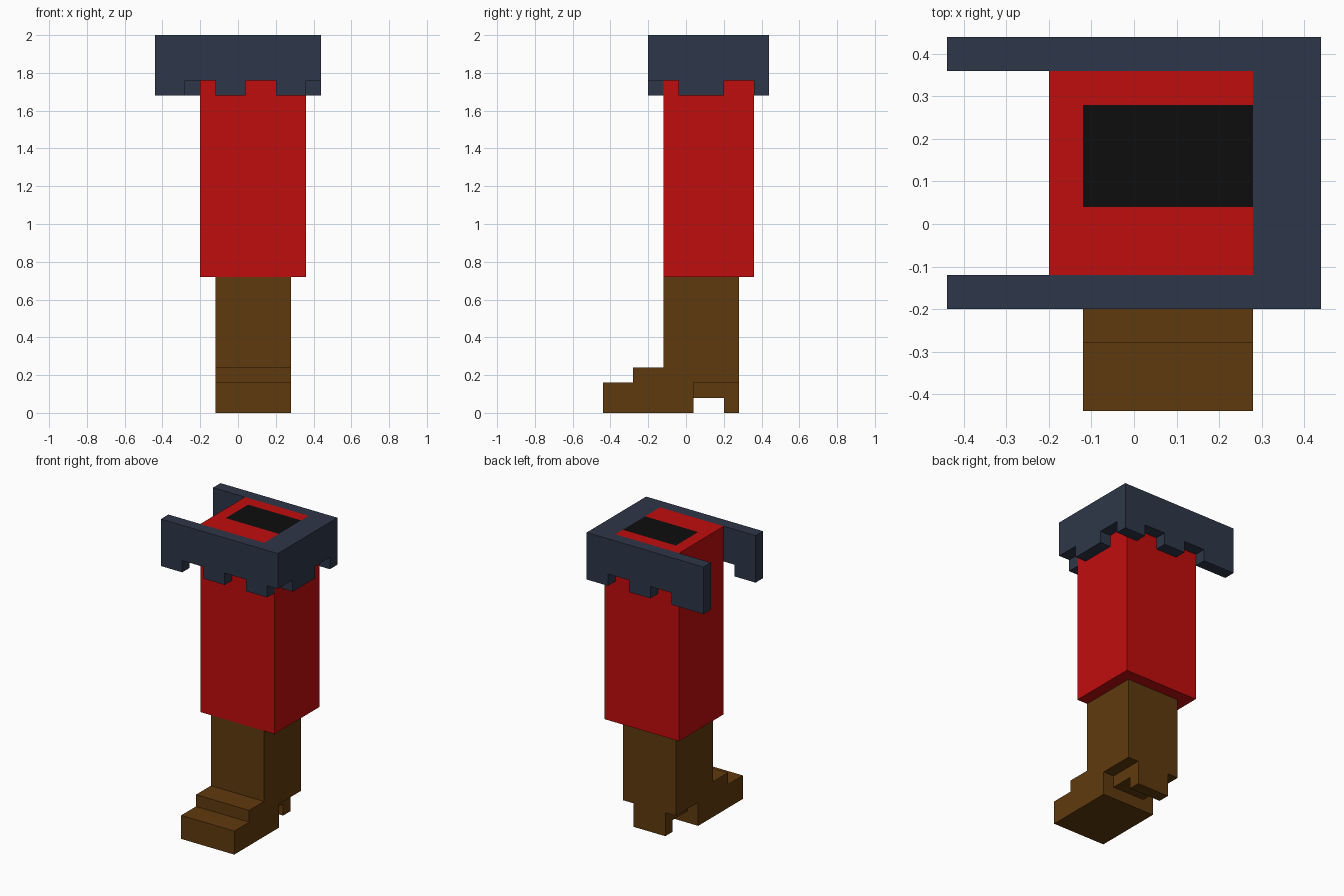
import bpy
import bmesh
from mathutils import Vector

cube = bpy.data.objects.get("Cube")
if cube:
    bpy.data.objects.remove(cube, do_unlink=True)


def material(name, rgb):
    m = bpy.data.materials.new(name)
    m.use_nodes = True
    col = (*rgb, 1.0)
    m.diffuse_color = col
    m.node_tree.nodes["Principled BSDF"].inputs["Base Color"].default_value = col
    return m


NAVY = material("navy", (0.027, 0.037, 0.065))
RED = material("red", (0.527, 0.004, 0.004))
BLACK = material("black", (0.004, 0.004, 0.004))
BROWN = material("brown", (0.117, 0.042, 0.0044))


def prism(name, outline, axis, lo, hi, mat):
    """Extrude a (horizontal, z) outline along x or y, from lo to hi."""
    def point(h, z):
        return (lo, h, z) if axis == "x" else (h, lo, z)
    step = Vector((hi - lo, 0, 0)) if axis == "x" else Vector((0, hi - lo, 0))
    bm = bmesh.new()
    face = bm.faces.new([bm.verts.new(point(*p)) for p in outline])
    ext = bmesh.ops.extrude_face_region(bm, geom=[face], use_keep_orig=True)
    verts = [g for g in ext["geom"] if isinstance(g, bmesh.types.BMVert)]
    bmesh.ops.translate(bm, verts=verts, vec=step)
    bmesh.ops.recalc_face_normals(bm, faces=bm.faces[:])
    mesh = bpy.data.meshes.new(name)
    bm.to_mesh(mesh)
    bm.free()
    mesh.materials.append(mat)
    obj = bpy.data.objects.new(name, mesh)
    bpy.context.collection.objects.link(obj)
    return obj


def comb(lo, hi, teeth, top=2.0, gap=1.76, tip=1.68):
    """Outline of a wall whose lower edge has square teeth."""
    pts = [(hi, top), (lo, top)]
    if teeth[0][0] > lo:
        pts.append((lo, gap))
    for a, b in teeth:
        if a > lo:
            pts.append((a, gap))
        pts += [(a, tip), (b, tip)]
        if b < hi:
            pts.append((b, gap))
    if teeth[-1][1] < hi:
        pts.append((hi, gap))
    return pts


# Crenellated cuff, open on one side
prism("cuff_front", comb(-0.44, 0.44, [(-0.44, -0.28), (-0.12, 0.04), (0.20, 0.36)]),
      "y", -0.20, -0.12, NAVY)
prism("cuff_back", comb(-0.44, 0.44, [(-0.44, -0.20), (-0.04, 0.12), (0.28, 0.44)]),
      "y", 0.36, 0.44, NAVY)
prism("cuff_side", comb(-0.12, 0.36, [(-0.04, 0.20)]), "x", 0.36, 0.44, NAVY)
prism("cuff_rim", [(0.28, 1.92), (0.36, 1.92), (0.36, 2.0), (0.28, 2.0)],
      "y", -0.12, 0.36, NAVY)

# Upper leg, with a black patch cut into its top face
upper = prism("upper_leg", [(-0.20, 0.72), (0.36, 0.72), (0.36, 1.92),
                            (0.28, 1.92), (0.28, 2.0), (-0.20, 2.0)],
              "y", -0.12, 0.36, RED)
upper.data.materials.append(BLACK)
bm = bmesh.new()
bm.from_mesh(upper.data)
for co, no in (((-0.12, 0, 0), (1, 0, 0)), ((0, 0.04, 0), (0, 1, 0)), ((0, 0.28, 0), (0, 1, 0))):
    bmesh.ops.bisect_plane(bm, geom=bm.verts[:] + bm.edges[:] + bm.faces[:],
                           plane_co=co, plane_no=no)
for f in bm.faces:
    c = f.calc_center_median()
    if c.z > 1.99 and c.x > -0.12 and 0.04 < c.y < 0.28:
        f.material_index = 1
bm.to_mesh(upper.data)
bm.free()

# Boot with stepped toe
prism("boot", [(-0.44, 0), (0.04, 0), (0.04, 0.16), (0.28, 0.16), (0.28, 0.72),
               (-0.12, 0.72), (-0.12, 0.24), (-0.28, 0.24), (-0.28, 0.16), (-0.44, 0.16)],
      "x", -0.12, 0.28, BROWN)

# Narrow arch and heel under the boot
prism("heel", [(0.04, 0.08), (0.20, 0.08), (0.20, 0), (0.28, 0), (0.28, 0.16), (0.04, 0.16)],
      "x", -0.04, 0.20, BROWN)
